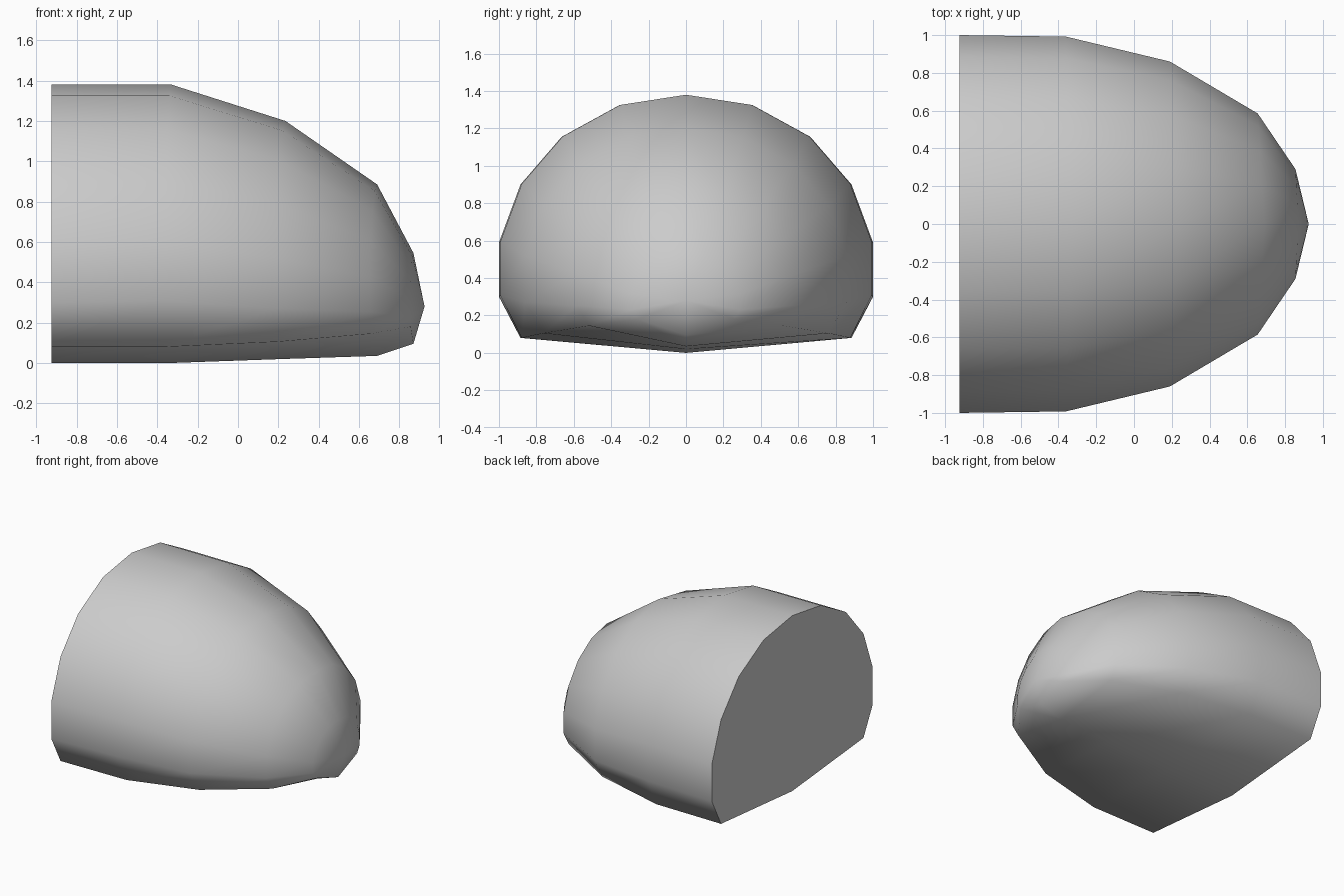
import bpy
import bmesh
import math

cube = bpy.data.objects.get("Cube")
if cube:
    bpy.data.objects.remove(cube, do_unlink=True)

# Plain grey surface
grey = bpy.data.materials.new("plain grey")
grey.use_nodes = True
colour = (0.6, 0.6, 0.6, 1)
grey.diffuse_color = colour
grey.node_tree.nodes["Principled BSDF"].inputs["Base Color"].default_value = colour

# Half of the widest cross-section, from just under the top down to the flank
TOP = 1.38
FLANK = [(0.355, 1.325), (0.665, 1.155), (0.885, 0.9), (1.0, 0.59), (1.0, 0.3)]
CORNER = 0.885

# Stations along x: position, width scale, top, keel height, lower corner height, side sweep
STATIONS = [
    (-0.925, 1.0, 1.38, 0.0, 0.08, 0.0),
    (-0.33, 0.992, 1.38, 0.0, 0.08, 0.03),
    (0.235, 0.86, 1.2, 0.02, 0.105, 0.045),
    (0.69, 0.585, 0.885, 0.035, 0.145, 0.035),
    (0.87, 0.29, 0.545, 0.095, 0.18, 0.015),
]
NOSE = (0.925, 0, 0.28)


def section(x, scale, top, keel, corner, sweep):
    """Closed ring of points, mirrored about the centre line."""
    half = [(y * scale, top - (TOP - z) * scale, x - sweep * y) for y, z in FLANK]
    half.append((CORNER * scale, corner, x - sweep * CORNER))
    left = [(px, y, z) for y, z, px in half]
    right = [(px, -y, z) for px, y, z in reversed(left)]
    return [(x, 0, top)] + left + [(x, 0, keel)] + right


# Rounded shell: lofted rings, flat cap at the back and a pointed nose
bm = bmesh.new()
rings = [[bm.verts.new(p) for p in section(*s)] for s in STATIONS]
count = len(rings[0])
for a, b in zip(rings, rings[1:]):
    for i in range(count):
        j = (i + 1) % count
        bm.faces.new((a[i], a[j], b[j], b[i]))
nose = bm.verts.new(NOSE)
for i in range(count):
    bm.faces.new((rings[-1][i], rings[-1][(i + 1) % count], nose))
bm.faces.new(rings[0])
bmesh.ops.recalc_face_normals(bm, faces=bm.faces[:])

mesh = bpy.data.meshes.new("rounded_shell")
bm.to_mesh(mesh)
bm.free()
mesh.materials.append(grey)
shell = bpy.data.objects.new("rounded_shell", mesh)
bpy.context.collection.objects.link(shell)

# Smooth skin with a sharp rim around the flat cap
for other in bpy.context.selected_objects:
    other.select_set(False)
shell.select_set(True)
bpy.context.view_layer.objects.active = shell
bpy.ops.object.shade_smooth_by_angle(angle=math.radians(75))
